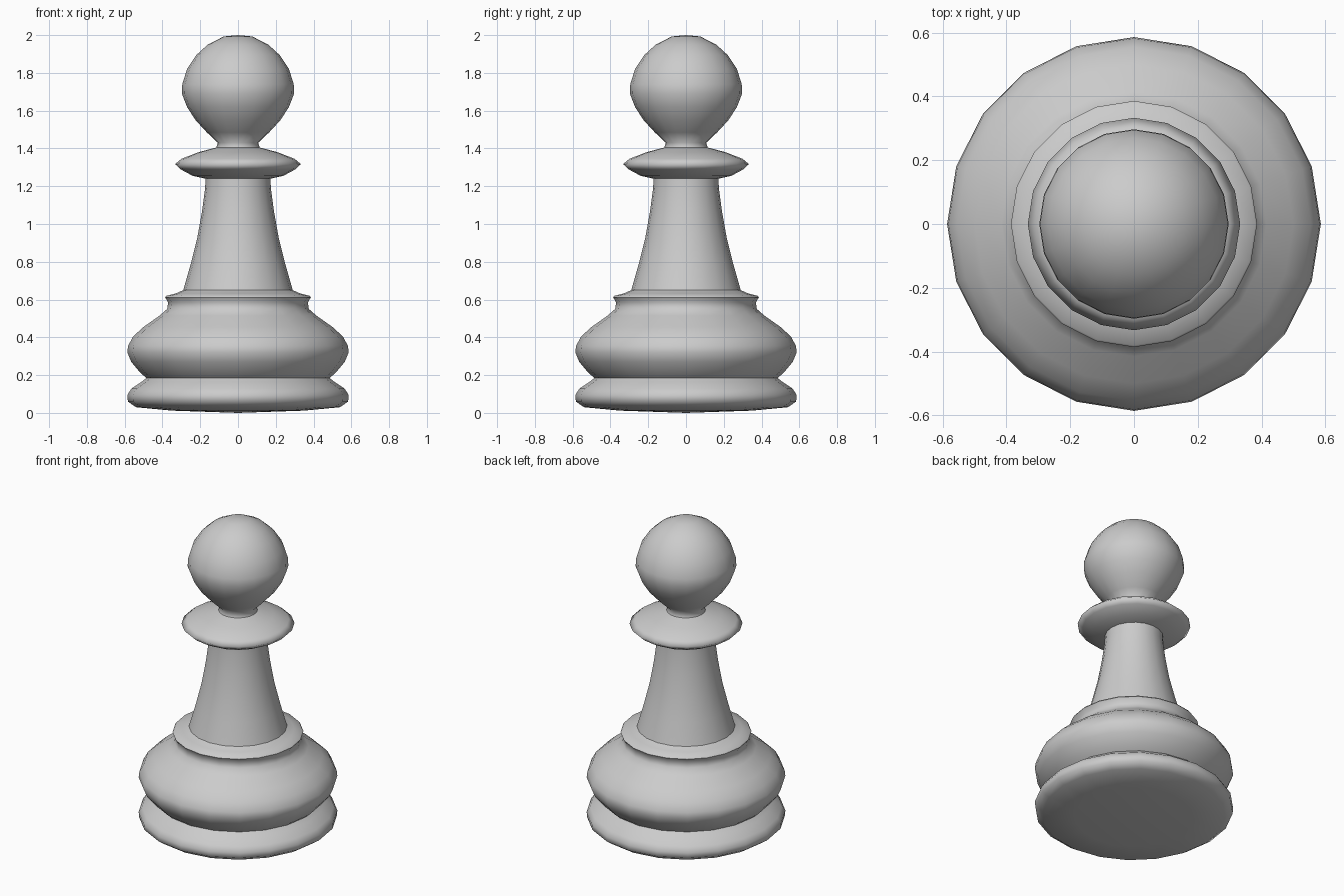
import bpy
import bmesh
import math

SIDES = 20

cube = bpy.data.objects.get("Cube")
if cube:
    bpy.data.objects.remove(cube, do_unlink=True)

# Single plain grey
grey = bpy.data.materials.new("plain grey")
grey.use_nodes = True
colour = (0.6, 0.6, 0.6, 1)
grey.diffuse_color = colour
grey.node_tree.nodes["Principled BSDF"].inputs["Base Color"].default_value = colour


def lathe(name, profile):
    """Spin a (radius, height) profile, listed bottom to top, around z."""
    bm = bmesh.new()
    rings = []
    for r, z in profile:
        if r == 0:
            rings.append([bm.verts.new((0, 0, z))] * SIDES)
        else:
            angles = [math.tau * i / SIDES for i in range(SIDES)]
            rings.append([bm.verts.new((r * math.cos(a), r * math.sin(a), z)) for a in angles])
    for low, high in zip(rings, rings[1:]):
        for i in range(SIDES):
            j = (i + 1) % SIDES
            corners = dict.fromkeys((low[i], low[j], high[j], high[i]))
            bm.faces.new(list(corners)).smooth = True
    mesh = bpy.data.meshes.new(name)
    bm.to_mesh(mesh)
    bm.free()
    mesh.materials.append(grey)
    obj = bpy.data.objects.new(name, mesh)
    bpy.context.collection.objects.link(obj)
    return obj


# Foot disc with a slightly domed underside
lathe("foot", [(0, 0), (0.35, 0.012), (0.54, 0.03), (0.583, 0.06), (0.586, 0.095),
               (0.565, 0.128), (0.51, 0.165), (0.485, 0.185)])

# Bulging lower body
lathe("lower_body", [(0.485, 0.185), (0.515, 0.21), (0.565, 0.27), (0.586, 0.32),
                     (0.582, 0.355), (0.555, 0.405), (0.50, 0.455), (0.415, 0.515),
                     (0.375, 0.55), (0.37, 0.585), (0.386, 0.612)])

# Thin rim and tapering stem
lathe("rim", [(0.386, 0.612), (0.38, 0.62), (0.33, 0.632), (0.29, 0.65)])
lathe("stem", [(0.29, 0.65), (0.25, 0.79), (0.215, 0.93), (0.19, 1.07),
               (0.174, 1.19), (0.172, 1.24)])

# Flared collar
lathe("collar", [(0.172, 1.24), (0.24, 1.255), (0.305, 1.29), (0.333, 1.317),
                 (0.30, 1.345), (0.21, 1.38), (0.115, 1.405)])

# Ball head
lathe("head", [(0.115, 1.405), (0.107, 1.43), (0.165, 1.485), (0.225, 1.55),
               (0.27, 1.62), (0.297, 1.69), (0.295, 1.74), (0.27, 1.82),
               (0.22, 1.895), (0.16, 1.95), (0.075, 1.993), (0, 2)])
